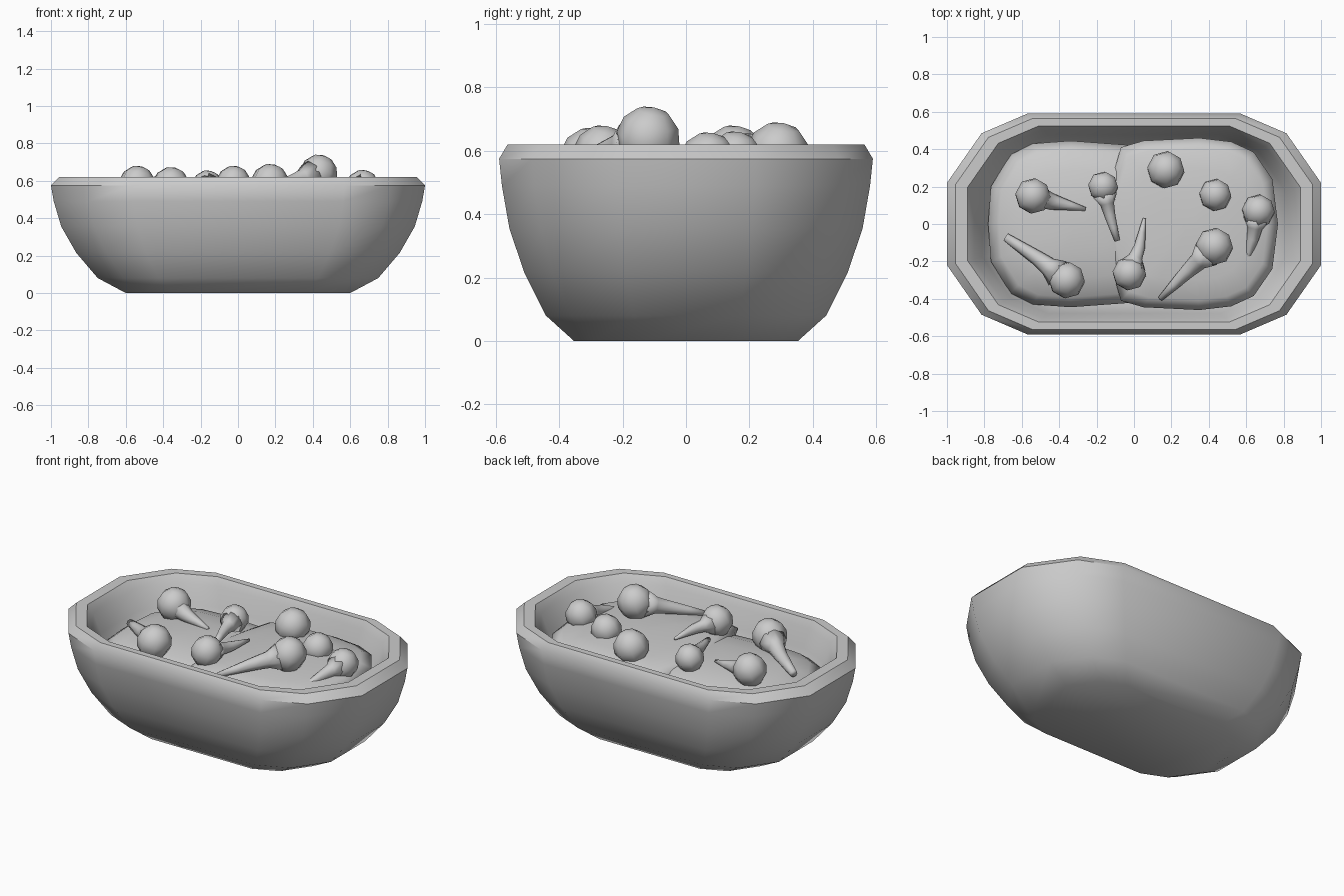
import bpy, bmesh, math
from mathutils import Vector

if "Cube" in bpy.data.objects:
    bpy.data.objects.remove(bpy.data.objects["Cube"])


def finish(name, bm):
    bmesh.ops.recalc_face_normals(bm, faces=bm.faces)
    me = bpy.data.meshes.new(name)
    bm.to_mesh(me)
    bm.free()
    ob = bpy.data.objects.new(name, me)
    bpy.context.collection.objects.link(ob)
    for p in me.polygons:
        p.use_smooth = True
    return ob


def loft(bm, rings, cap_start=True, cap_end=True):
    loops = [[bm.verts.new(p) for p in r] for r in rings]
    n = len(loops[0])
    for a, b in zip(loops, loops[1:]):
        for i in range(n):
            j = (i + 1) % n
            bm.faces.new((a[i], a[j], b[j], b[i]))
    if cap_start:
        bm.faces.new(loops[0][::-1])
    if cap_end:
        bm.faces.new(loops[-1])


# Bowl: twelve-sided outline scaled along a wall profile
quarter = [(1.0, 0.22), (0.815, 0.485), (0.57, 0.59)]
outline = (quarter + [(-x, y) for x, y in quarter[::-1]]
           + [(-x, -y) for x, y in quarter] + [(x, -y) for x, y in quarter[::-1]])
profile = [(0.60, 0), (0.75, 0.08), (0.865, 0.215), (0.945, 0.355), (0.985, 0.49),
           (1.0, 0.575), (0.955, 0.62), (0.89, 0.62), (0.855, 0.575),
           (0.81, 0.46), (0.74, 0.34), (0.60, 0.22)]
bm = bmesh.new()
loft(bm, [[(x * s, y * s, z) for x, y in outline] for s, z in profile])
bowl = finish("bowl", bm)
bpy.context.view_layer.objects.active = bowl
bowl.select_set(True)
bpy.ops.object.shade_smooth_by_angle(angle=math.radians(40))


# Two domed fillings; half outlines are mirrored across y
def filling(name, half, centre_x, levels):
    pts = half + [(x, -y) for x, y in half[::-1] if abs(y) > 1e-4]
    bm = bmesh.new()
    loft(bm, [[(centre_x + (x - centre_x) * s, y * s, z) for x, y in pts]
              for s, z in levels])
    finish(name, bm)


filling("left_filling",
        [(-0.78, 0.0), (-0.765, 0.2), (-0.66, 0.37), (-0.54, 0.43), (-0.34, 0.445),
         (0.0, 0.42), (0.15, 0.3), (0.2, 0.0)], -0.3,
        [(0.9, 0.32), (1.0, 0.43), (0.88, 0.475), (0.65, 0.51), (0.35, 0.53), (0.1, 0.535)])
filling("right_filling",
        [(-0.175, 0.0), (-0.13, 0.2), (-0.07, 0.41), (0.05, 0.445), (0.35, 0.46),
         (0.52, 0.44), (0.64, 0.385), (0.74, 0.24), (0.77, 0.0)], 0.3,
        [(0.9, 0.36), (1.0, 0.50), (0.88, 0.53), (0.65, 0.55), (0.35, 0.56), (0.1, 0.565)])


# Round toppings, most with a curved tapering tail
def topping(index, head, r, bend=None, tip=None, r_mid=0.04, r_tip=0.01):
    head = Vector(head)
    bm = bmesh.new()
    bmesh.ops.create_uvsphere(bm, u_segments=8, v_segments=6, radius=r)
    bmesh.ops.rotate(bm, verts=bm.verts, matrix=Vector((0.25, 0.2, 1)).to_track_quat('Z', 'Y').to_matrix())
    bmesh.ops.translate(bm, verts=bm.verts, vec=head)
    if tip:
        bend, tip = Vector(bend), Vector(tip)
        start = head.lerp(bend, 0.3)
        path = [start, start.lerp(bend, 0.45), bend, bend.lerp(tip, 0.5), tip]
        radii = [r * 0.8, r_mid * 1.25, r_mid, (r_mid + r_tip) / 2, r_tip]
        rings = []
        for i, (p, rad) in enumerate(zip(path, radii)):
            d = (path[min(i + 1, 4)] - path[max(i - 1, 0)]).normalized()
            side = d.cross(Vector((0, 0, 1))).normalized()
            up = side.cross(d)
            rings.append([p + rad * (side * math.cos(a) + up * math.sin(a))
                          for a in (k * math.tau / 8 for k in range(8))])
        loft(bm, rings)
    finish("topping_%d" % index, bm)


toppings = [
    ((-0.54, 0.15, 0.585), 0.097, (-0.42, 0.115, 0.555), (-0.26, 0.08, 0.535)),
    ((-0.165, 0.20, 0.575), 0.082, (-0.13, 0.05, 0.57), (-0.09, -0.09, 0.56), 0.03, 0.015),
    ((0.17, 0.29, 0.59), 0.102),
    ((0.435, 0.155, 0.575), 0.088),
    ((0.665, 0.07, 0.57), 0.09, (0.635, -0.08, 0.55), (0.595, -0.22, 0.515), 0.032),
    ((0.43, -0.12, 0.64), 0.102, (0.29, -0.25, 0.595), (0.14, -0.40, 0.54), 0.04, 0.014),
    ((-0.025, -0.265, 0.59), 0.092, (0.03, -0.12, 0.58), (0.055, 0.03, 0.57), 0.03, 0.008),
    ((-0.36, -0.30, 0.575), 0.1, (-0.52, -0.18, 0.54), (-0.685, -0.07, 0.515), 0.04, 0.022),
]
for i, args in enumerate(toppings, 1):
    topping(i, *args)
